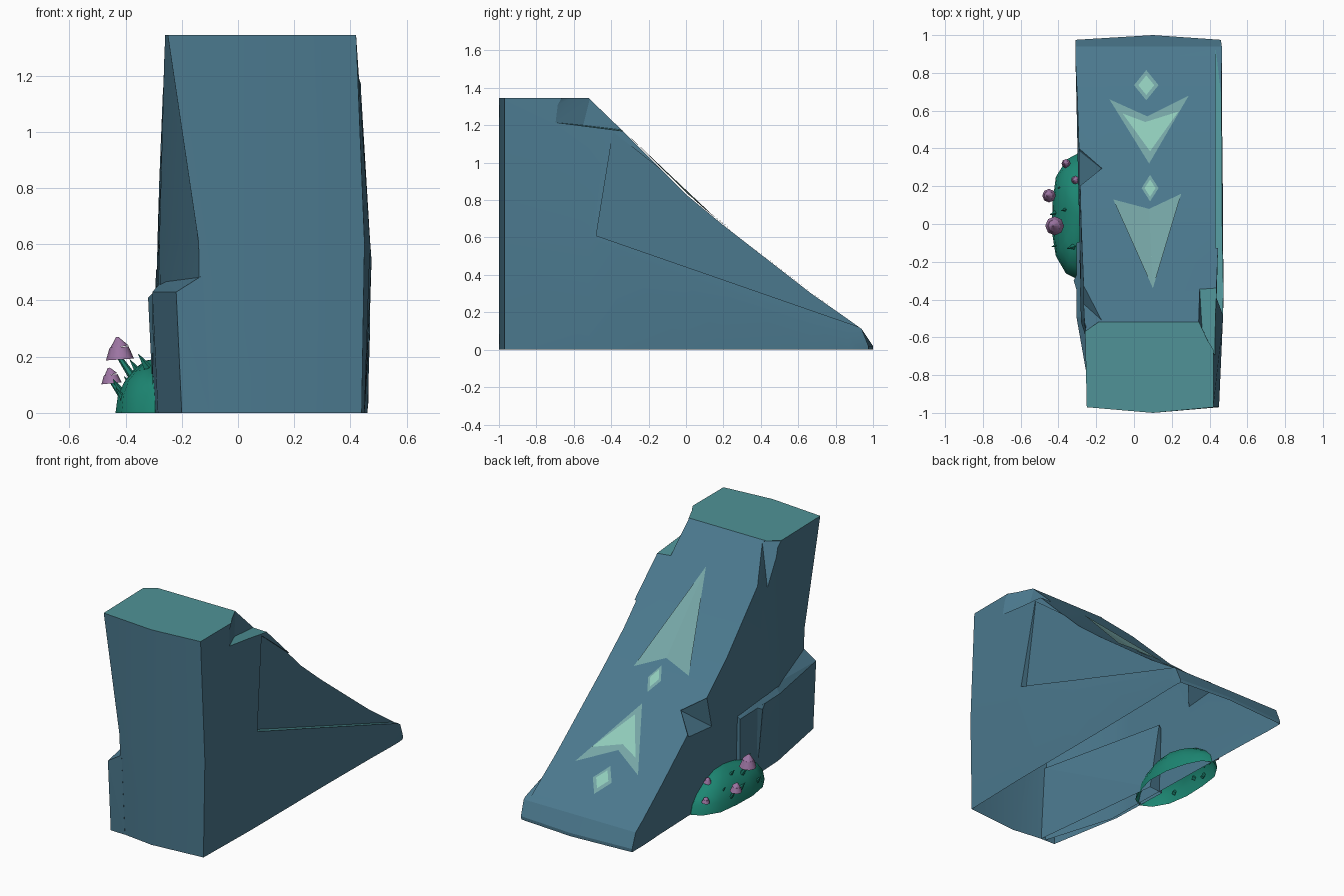
import bpy, bmesh, math
from mathutils import Vector

if "Cube" in bpy.data.objects:
    bpy.data.objects.remove(bpy.data.objects["Cube"])


def mat(name, col):
    m = bpy.data.materials.new(name)
    m.diffuse_color = (*col, 1)
    m.use_nodes = True
    m.node_tree.nodes["Principled BSDF"].inputs["Base Color"].default_value = m.diffuse_color
    return m


ROCK = mat("rock_blue", (0.07, 0.19, 0.27))
TEAL = mat("rock_teal", (0.08, 0.29, 0.31))
MINT = mat("mint", (0.28, 0.60, 0.49))
PALE = mat("mint_dim", (0.18, 0.38, 0.38))
MOSS = mat("moss", (0.012, 0.24, 0.17))
CAP = mat("cap_purple", (0.34, 0.18, 0.37))


def finish(name, bm, *mats, angle=30):
    bmesh.ops.recalc_face_normals(bm, faces=bm.faces[:])
    me = bpy.data.meshes.new(name)
    bm.to_mesh(me)
    bm.free()
    ob = bpy.data.objects.new(name, me)
    bpy.context.collection.objects.link(ob)
    for m in mats:
        me.materials.append(m)
    if angle:
        select(ob)
        bpy.ops.object.shade_smooth_by_angle(angle=math.radians(angle))
    return ob


def select(ob):
    bpy.ops.object.select_all(action='DESELECT')
    ob.select_set(True)
    bpy.context.view_layer.objects.active = ob


def hull(name, pts, *mats):
    bm = bmesh.new()
    for p in pts:
        bm.verts.new(p)
    r = bmesh.ops.convex_hull(bm, input=bm.verts[:])
    junk = {g for g in r["geom_interior"] + r["geom_unused"] if isinstance(g, bmesh.types.BMVert)}
    bmesh.ops.delete(bm, geom=list(junk), context='VERTS')
    return finish(name, bm, *mats, angle=0)


def teal_tops_open_bottom(ob):
    # level upward faces are teal, and the underside is open
    bm = bmesh.new()
    bm.from_mesh(ob.data)
    for f in bm.faces:
        f.material_index = 1 if f.normal.z > 0.87 and f.calc_center_median().z > 0.4 else 0
    low = [f for f in bm.faces if all(v.co.z < 0.002 for v in f.verts)]
    bmesh.ops.delete(bm, geom=low, context='FACES')
    bm.to_mesh(ob.data)
    bm.free()


# ramp rock: lofted stations of (y, height, left low/mid/top, right low/mid/top)
STATIONS = [
    (-0.97, 1.345, (-.13, -.14, -.25), (.44, .45, .42)),
    (-0.52, 1.345, (-.27, -.28, -.26), (.45, .47, .42)),
    (-0.37, 1.20, (-.27, -.285, -.265), (.45, .475, .435)),
    (0.00, 0.83, (-.28, -.29, -.28), (.45, .47, .45)),
    (0.20, 0.665, (-.285, -.295, -.285), (.45, .47, .455)),
    (0.67, 0.30, (-.30, -.305, -.30), (.455, .465, .46)),
    (0.87, 0.16, (-.31, -.31, -.31), (.46, .465, .465)),
    (0.94, 0.11, (-.31, -.31, -.31), (.46, .465, .465)),
    (0.975, 0.02, (-.31, -.31, -.31), (.455, .46, .46)),
]


def slope_z(y):
    for a, b in zip(STATIONS, STATIONS[1:]):
        if a[0] <= y <= b[0]:
            return a[1] + (b[1] - a[1]) * (y - a[0]) / (b[0] - a[0])


bm = bmesh.new()
rings = []
for i, (y, z, L, R) in enumerate(STATIONS):
    my = y + (-0.03 if i == 0 else 0.025 if i == len(STATIONS) - 1 else 0)
    ring = [(L[0], y, 0), (L[1], y, z * .45), (L[2], y, z), (.1, my, z),
            (R[2], y, z), (R[1], y, z * .45), (R[0], y, 0), (.1, my, 0)]
    rings.append([bm.verts.new(p) for p in ring])
for a, b in zip(rings, rings[1:]):
    for k in range(8):
        n = (k + 1) % 8
        bm.faces.new((a[k], a[n], b[n], b[k]))
for r in (rings[0], rings[-1]):
    bm.faces.new((r[0], r[1], r[2], r[3], r[7]))
    bm.faces.new((r[3], r[4], r[5], r[6], r[7]))
ramp = finish("ramp_rock", bm, ROCK, TEAL, angle=0)


# chips broken out of the rock edges
def chip(name, a, b, c, d):
    a, b, c, d = map(Vector, (a, b, c, d))
    up = Vector((0, 0.04, 0.05))
    b, c, d = (a + (p - a) * 1.35 for p in (b, c, d))
    return hull(name, [a, b, c, d, a + up, c + up, d + up])


cutters = [
    chip("chip_left_mid", (-.17, .29, .585), (-.29, .16, .47), (-.295, .39, .49), (-.285, .2, .66)),
    chip("chip_left_top", (-.17, -.51, 1.34), (-.27, -.42, 1.1), (-.265, -.33, 1.16), (-.26, -.57, 1.345)),
    hull("chip_right_top",
         [(.345, -.3, 1.17), (.36, -.55, 1.2), (.5, -.85, 1.23), (.5, -.3, 1.16),
          (.345, -.3, 1.4), (.335, -.5, 1.4), (.5, -.77, 1.4), (.5, -.3, 1.4)]),
    hull("crack_right",
         [(x, y, z) for x in (.432, .6) for y, z in ((-.39, 1.165), (-.48, .61), (.93, .12))]),
]
for c in cutters:
    c.hide_render = True
    m = ramp.modifiers.new(c.name, 'BOOLEAN')
    m.operation, m.solver, m.object = 'DIFFERENCE', 'EXACT', c
    select(ramp)
    bpy.ops.object.modifier_apply(modifier=m.name)
for c in cutters:
    bpy.data.objects.remove(c)
teal_tops_open_bottom(ramp)
select(ramp)
bpy.ops.object.shade_smooth_by_angle(angle=math.radians(20))

# stepped slab at the lower front of the left wall
slab = hull("left_ledge", [
    (-.20, -.972, 0), (-.22, -.972, .43), (-.125, -.972, .49), (-.1, -.975, 0),
    (-.285, -.5, 0), (-.305, -.49, .43), (-.265, -.5, .475),
    (-.30, -.1, 0), (-.305, -.1, .42), (-.27, -.09, .45), (-.2, -.09, 0)], ROCK, TEAL)
teal_tops_open_bottom(slab)

# thin split beside the slab
hull("left_splinter", [(-.30, -.36, .43), (-.32, -.30, .41), (-.29, -.24, .44), (-.305, -.28, .1)], ROCK)


# inlaid arrows and diamonds draped over the slope
def inlay(name, pts, m, lift):
    bm = bmesh.new()
    vs = [bm.verts.new((x, y, slope_z(y) + lift)) for x, y in pts]
    bm.faces.new((vs[0], vs[1], vs[3]))
    bm.faces.new((vs[1], vs[2], vs[3]))
    ob = finish(name, bm, m, angle=0)
    if ob.data.polygons[0].normal.z < 0:
        ob.data.flip_normals()


ARROWS = {
    "lower": ([(-.13, .66), (.07, .57), (.29, .68), (.08, .32)],
              [(-.06, .585), (.06, .54), (.235, .595), (.085, .385)]),
    "upper": ([(-.11, .13), (.08, .08), (.25, .16), (.10, -.34)],
              [(-.03, .05), (.08, .005), (.20, .10), (.10, -.19)]),
}
for key, (outer, inner) in ARROWS.items():
    inlay(key + "_arrow_rim", outer, PALE, .005)
    inlay(key + "_arrow", inner, MINT, .010)
for key, x, y, w, h in (("lower", .065, .735, .065, .08), ("upper", .085, .19, .045, .07)):
    for part, m, s, lift in (("_diamond_rim", PALE, 1, .005), ("_diamond", MINT, .65, .010)):
        inlay(key + part, [(x - w * s, y), (x, y + h * s), (x + w * s, y), (x, y - h * s)], m, lift)

# moss mound against the left wall, open underneath
bm = bmesh.new()
bmesh.ops.create_uvsphere(bm, u_segments=14, v_segments=10, radius=1)
bmesh.ops.delete(bm, geom=[v for v in bm.verts if v.co.z < -.01], context='VERTS')
for v in bm.verts:
    p = v.co
    bump = 1 + .05 * math.sin(5 * p.y + 2 * p.x)
    v.co = (-.295 + .145 * p.x * bump, .04 + .335 * p.y, max(0, .19 * p.z * bump))
finish("moss_mound", bm, MOSS, angle=40)


# mushrooms: (cap x, y, base z, radius, height)
def cone(bm, a, b, r1, r2, n):
    a, b = Vector(a), Vector(b)
    q = (b - a).to_track_quat('Z', 'Y').to_matrix().to_4x4()
    q.translation = (a + b) / 2
    bmesh.ops.create_cone(bm, cap_ends=True, segments=n, radius1=r1, radius2=r2,
                          depth=(b - a).length, matrix=q)


for i, (x, y, z, r, h) in enumerate(((-.42, -.01, .19, .05, .08), (-.45, .15, .105, .036, .055),
                                     (-.36, .32, .075, .024, .035), (-.31, .23, .15, .024, .035))):
    bm = bmesh.new()
    cone(bm, (x, y, z), (x - .003, y, z + h * .55), r, r * .68, 8)
    cone(bm, (x - .003, y, z + h * .55), (x - .01, y, z + h), r * .68, .004, 8)
    finish("mushroom_cap_%d" % i, bm, CAP, angle=50)
    bm = bmesh.new()
    cone(bm, (x + .05, y, max(.02, z - .07)), (x, y, z + .005), r * .3, r * .18, 6)
    finish("mushroom_stem_%d" % i, bm, MOSS)

# small moss tufts
bm = bmesh.new()
for x, y, z in ((-.42, -.11, .06), (-.37, .08, .16), (-.39, .2, .1), (-.34, -.12, .18), (-.43, .06, .09)):
    cone(bm, (x + .02, y, z - .02), (x - .015, y - .01, z + .03), .015, .001, 4)
finish("moss_tufts", bm, MOSS, angle=0)
